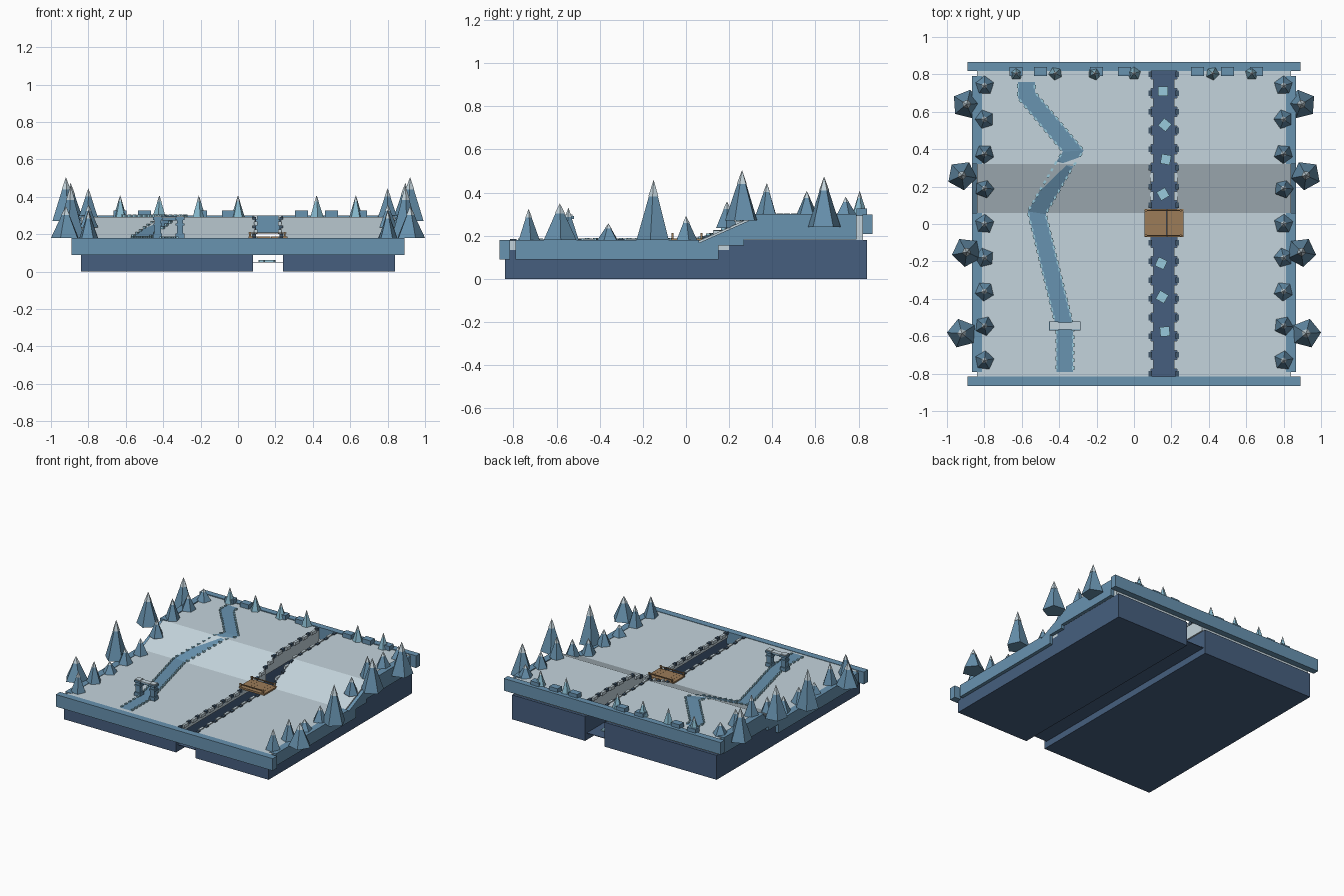
import bpy, bmesh, math
from mathutils import Matrix, Vector

if "Cube" in bpy.data.objects:
    bpy.data.objects.remove(bpy.data.objects["Cube"])


def material(name, hexa):
    srgb = [int(hexa[i:i + 2], 16) / 255 for i in (0, 2, 4)]
    col = [((c + 0.055) / 1.055) ** 2.4 for c in srgb] + [1]
    m = bpy.data.materials.new(name)
    m.use_nodes = True
    m.diffuse_color = col
    m.node_tree.nodes["Principled BSDF"].inputs["Base Color"].default_value = col
    return m


SNOW = material("snow", "C4D4DC")
WALL = material("wall blue", "6893B0")
BASE = material("deep navy", "465F7F")
TREE = material("tree blue", "6690AC")
PALE = material("pale tree blue", "86B8CC")
ICE = material("ice", "98CADC")
WOOD = material("wood", "9C7C58")
STONE = material("dark stone", "40566A")


def finish(bm, name, *mats):
    bmesh.ops.recalc_face_normals(bm, faces=bm.faces)
    me = bpy.data.meshes.new(name)
    bm.to_mesh(me)
    bm.free()
    for m in mats:
        me.materials.append(m)
    ob = bpy.data.objects.new(name, me)
    bpy.context.collection.objects.link(ob)
    return ob


def add_box(bm, centre, size, turn=0, tilt=0, mat=0):
    mtx = (Matrix.Translation(centre) @ Matrix.Rotation(turn, 4, 'Z')
           @ Matrix.Rotation(tilt, 4, 'X') @ Matrix.Diagonal((*size, 1)))
    made = bmesh.ops.create_cube(bm, size=1, matrix=mtx)
    for f in {f for v in made["verts"] for f in v.link_faces}:
        f.material_index = mat


def box(name, mat, centre, size, turn=0):
    bm = bmesh.new()
    add_box(bm, centre, size, turn)
    finish(bm, name, mat)


def prism(name, mat, profile, x0, x1):
    """Extrude a side profile of (y, z) points from x0 to x1."""
    bm = bmesh.new()
    face = bm.faces.new([bm.verts.new((x0, y, z)) for y, z in profile])
    out = bmesh.ops.extrude_face_region(bm, geom=[face])["geom"]
    bmesh.ops.translate(bm, vec=(x1 - x0, 0, 0),
                        verts=[g for g in out if isinstance(g, bmesh.types.BMVert)])
    finish(bm, name, mat)


LOW, HIGH, FOOT, CREST = 0.177, 0.293, 0.06, 0.32


def ground(y):
    t = min(max((y - FOOT) / (CREST - FOOT), 0), 1)
    return LOW + t * (HIGH - LOW)


# Navy base and snow terrain, split by the river channel
base_side = [(-.84, 0), (.84, 0), (.84, .181), (.2, .181), (.2, .135), (-.84, .135)]
snow_side = [(-.82, .135), (.2, .135), (.2, .181), (.82, .181),
             (.82, HIGH), (CREST, HIGH), (FOOT, LOW), (-.82, LOW)]
for side, b0, b1, s0, s1 in (("right", -.84, .08, -.84, .09), ("left", .24, .84, .23, .84)):
    prism("base_" + side, BASE, base_side, b0, b1)
    prism("snow_" + side, SNOW, snow_side, s0, s1)

# Border walls
box("front_wall", WALL, (0, -.84, .135), (1.78, .05, .09))
box("back_wall", WALL, (0, .842, .254), (1.78, .046, .09))
wall_side = [(-.79, .09), (.15, .09), (.15, .155), (.27, .155), (.27, .182), (.79, .182),
             (.79, .3), (CREST, .3), (CREST, .283), (FOOT, .167), (FOOT, .18), (-.79, .18)]
for s, side in ((1, "left"), (-1, "right")):
    prism("side_wall_" + side, WALL, wall_side, s * .813, s * .865)

# River sheet and floating ice
box("river", BASE, (.16, 0, .05), (.16, 1.64, .004))
bm = bmesh.new()
floes = [(.155, .71, 0), (.165, .53, 50), (.17, .345, -10), (.155, .16, 30),
         (.145, -.21, 65), (.15, -.39, -30), (.165, -.575, 5)]
for x, y, a in floes:
    add_box(bm, (x, y, .056), (.052, .052, .012), math.radians(a))
finish(bm, "ice_floes", ICE)

# River bank stones, dark and snowy in turn
bm = bmesh.new()
for i in range(33):
    y = -.8 + i * .05
    for x, s in ((.092, -1), (.226, 1)):
        if abs(y) < .085:
            continue
        dark = i % 2 == 0
        add_box(bm, (x + (s * .006 if dark else -s * .003), y, ground(y) - .004),
                (.018, .03 if dark else .05, .022), mat=0 if dark else 1)
finish(bm, "bank_stones", STONE, SNOW)

# Winding path with curb blocks, draped over the terrain
corners = [(-.37, -.79), (-.37, -.55), (-.52, FOOT), (-.37, CREST),
           (-.325, .39), (-.575, .69), (-.575, .76)]
path, curb = bmesh.new(), bmesh.new()
pts = [Vector((x, y, ground(y))) for x, y in corners]
dirs = [(b - a).to_2d().normalized() for a, b in zip(pts, pts[1:])]
rims = []
for i, p in enumerate(pts):
    d0, d1 = dirs[max(i - 1, 0)], dirs[min(i, len(dirs) - 1)]
    mean = (d0 + d1).normalized()
    side = Vector((mean.y, -mean.x, 0)) * .045 / max(mean.dot(d1), .6)
    rims.append([p + side * s + Vector((0, 0, .004)) for s in (-1, 1)])
for r in rims:
    for v in r:
        v.z = ground(v.y) + .004
for (a, b), (c, d) in zip(rims, rims[1:]):
    path.faces.new([path.verts.new(v) for v in (a, b, d, c)])
    for p, q in ((a, c), (b, d)):
        n = max(int((q - p).length / .04), 1)
        turn = math.atan2(q.y - p.y, q.x - p.x)
        for k in range(n):
            add_box(curb, p.lerp(q, (k + .5) / n), (.02, .012, .014), turn)
finish(path, "path", WALL)
finish(curb, "path_curbs", ICE)

# Stone gate over the path
bm = bmesh.new()
for x in (-.43, -.31):
    for z, w, h in ((.19, .048, .026), (.225, .034, .05), (.252, .046, .012),
                    (.268, .034, .024), (.284, .05, .014)):
        add_box(bm, (x, -.545, z), (w, w, h))
    add_box(bm, (x, -.545, .294), (.04, .04, .008), mat=1)
add_box(bm, (-.37, -.545, .279), (.15, .024, .014))
add_box(bm, (-.37, -.545, .289), (.11, .036, .007), mat=1)
finish(bm, "gate", TREE, SNOW)

# Wooden bridge with low rails
bm = bmesh.new()
for i in range(7):
    add_box(bm, (.07 + i * .03, .005, .181), (.0295, .15, .014))
for y in (-.062, .072):
    for x in (.065, .25):
        add_box(bm, (x, y, .198), (.01, .01, .03))
    add_box(bm, (.1575, y, .206), (.205, .006, .006))
finish(bm, "bridge", WOOD)


# Five-sided trees with snowy tips
def tree(name, mat, x, y, z, r, h, turn):
    bm = bmesh.new()
    cut = .72
    for r0, r1, z0, z1, idx in ((r, r * (1 - cut), 0, h * cut, 0),
                                (r * (1 - cut) * 1.12, 0, h * cut, h, 1)):
        mtx = (Matrix.Translation((x, y, z + (z0 + z1) / 2)) @ Matrix.Rotation(turn, 4, 'Z'))
        made = bmesh.ops.create_cone(bm, cap_ends=True, segments=5, radius1=r0,
                                     radius2=r1, depth=z1 - z0, matrix=mtx)
        for f in {f for v in made["verts"] for f in v.link_faces}:
            f.material_index = idx
    finish(bm, name, mat, SNOW)


big = [(.895, .64, .24, .475), (.92, .26, .27, .505),
       (.895, -.15, .18, .46), (.92, -.585, .18, .35)]
small = [(.74, .38), (.56, .408), (.375, .445), (.19, .36), (0, .292),
         (-.18, .29), (-.36, .257), (-.545, .33), (-.73, .325)]
for s, side in ((1, "left"), (-1, "right")):
    for i, (x, y, z, top) in enumerate(big):
        tree(f"big_tree_{side}_{i}", TREE, s * x, y, z, .08, top - z, s * .25 * (i + 1))
    for i, (y, top) in enumerate(small):
        z = ground(y)
        tree(f"small_tree_{side}_{i}", TREE, s * .8, y, z, .053, top - z, .3 * i)
for i in (-3, -2, -1, 0, 2, 3):
    tree(f"back_tree_{i + 3}", PALE, i * .21, .805, HIGH, .037, .115, .4 * i)

# Blocks along the back wall
bm = bmesh.new()
for x in (-.63, -.5, -.2, -.05, .34, .5, .655):
    add_box(bm, (x, .815, .308), (.07, .05, .036))
finish(bm, "back_blocks", WALL)
